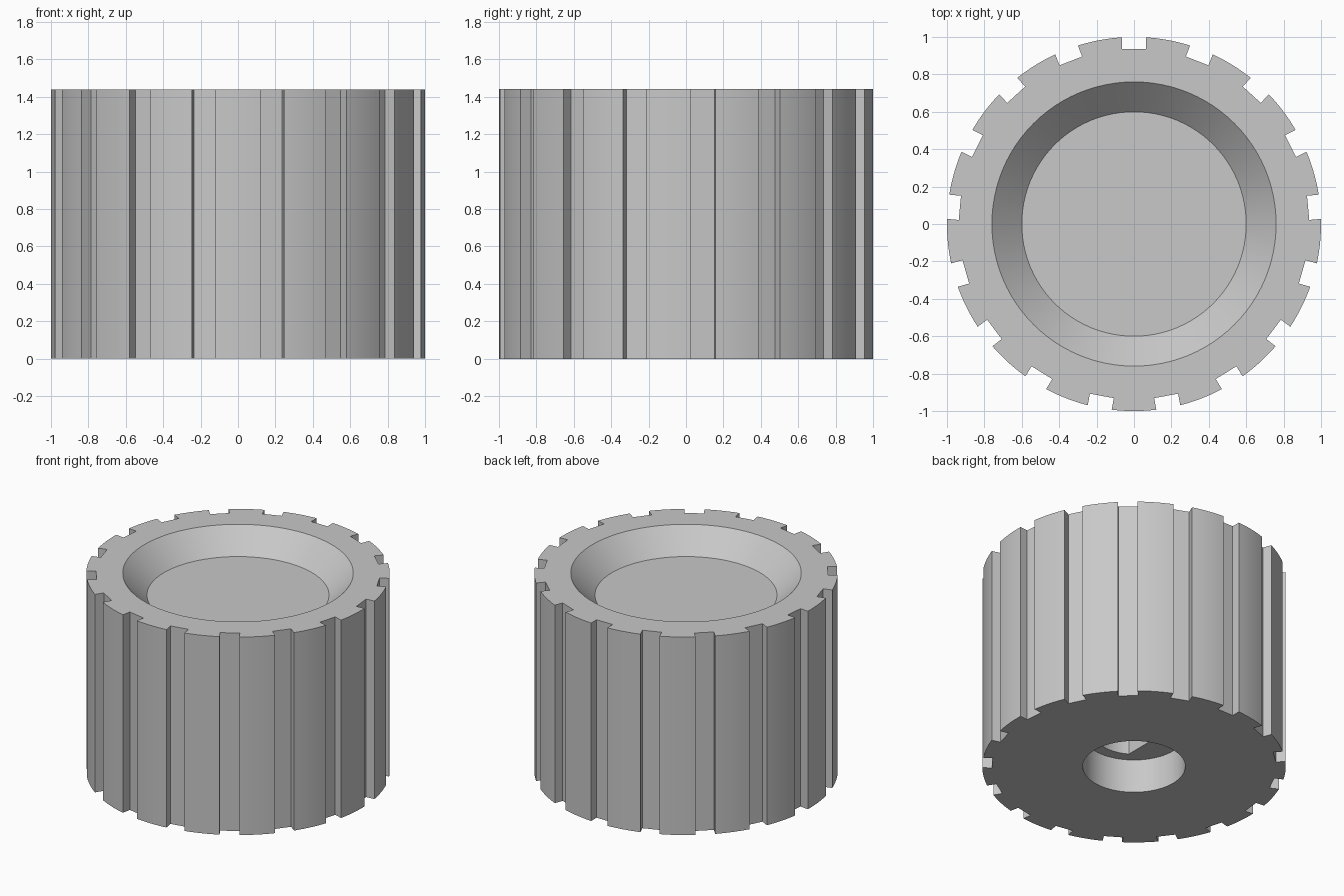
import bpy, bmesh, math

if "Cube" in bpy.data.objects:
    bpy.data.objects.remove(bpy.data.objects["Cube"], do_unlink=True)

HEIGHT = 1.44
GROOVES = 17
HALF_GROOVE = 0.065
GROOVE_FLOOR = 0.935
ARC_STEPS = 8

grey = bpy.data.materials.new("plain grey")
grey.use_nodes = True
colour = (0.58, 0.58, 0.58, 1)
grey.diffuse_color = colour
grey.node_tree.nodes["Principled BSDF"].inputs["Base Color"].default_value = colour


def loft(name, lower, upper, z0, z1):
    """Closed solid between two matching outlines."""
    bm = bmesh.new()
    low = [bm.verts.new((x, y, z0)) for x, y in lower]
    top = [bm.verts.new((x, y, z1)) for x, y in upper]
    bm.faces.new(low[::-1])
    bm.faces.new(top)
    n = len(low)
    for i in range(n):
        j = (i + 1) % n
        bm.faces.new((low[i], low[j], top[j], top[i]))
    mesh = bpy.data.meshes.new(name)
    bm.to_mesh(mesh)
    bm.free()
    mesh.materials.append(grey)
    obj = bpy.data.objects.new(name, mesh)
    bpy.context.collection.objects.link(obj)
    return obj


def arc(radius, start, end, steps):
    return [(radius * math.cos(start + (end - start) * i / steps),
             radius * math.sin(start + (end - start) * i / steps))
            for i in range(steps + 1)]


def circle(radius, steps=96):
    return arc(radius, 0, math.tau, steps)[:-1]


def grooved_outline():
    """Circle with square grooves, the first one at the back."""
    points = []
    pitch = math.tau / GROOVES
    half_angle = math.asin(HALF_GROOVE)
    for i in range(GROOVES):
        a = math.pi / 2 + i * pitch
        c, s = math.cos(a), math.sin(a)
        for side in (-HALF_GROOVE, HALF_GROOVE):
            points.append((GROOVE_FLOOR * c - side * s, GROOVE_FLOOR * s + side * c))
        points += arc(1, a + half_angle, a + pitch - half_angle, ARC_STEPS)
    return points


# Grooved knob body
outline = grooved_outline()
knob = loft("knob_body", outline, outline, 0, HEIGHT)

# Sloped dish in the top, cutter runs past the rim at the same slope
dish = loft("dish_cutter", circle(0.6), circle(0.86), HEIGHT - 0.16, HEIGHT + 0.1)

# Round recess underneath
recess = loft("recess_cutter", circle(0.338), circle(0.338), -0.1, 0.245)

# Shaft socket with one flat side
flat = math.acos(-0.14 / 0.26)
socket_outline = arc(0.26, -flat, flat, 48)
socket = loft("socket_cutter", socket_outline, socket_outline, 0.2, 1.0)

# Cut the openings, then drop the cutters
bpy.context.view_layer.objects.active = knob
for cutter in (dish, recess, socket):
    cutter.hide_render = True
    mod = knob.modifiers.new(cutter.name, "BOOLEAN")
    mod.operation = "DIFFERENCE"
    mod.solver = "EXACT"
    mod.object = cutter
    bpy.ops.object.modifier_apply(modifier=mod.name)
    bpy.data.objects.remove(cutter, do_unlink=True)

# Smooth round walls, crisp edges
bpy.ops.object.select_all(action="DESELECT")
knob.select_set(True)
bpy.ops.object.shade_smooth_by_angle(angle=math.radians(30))
